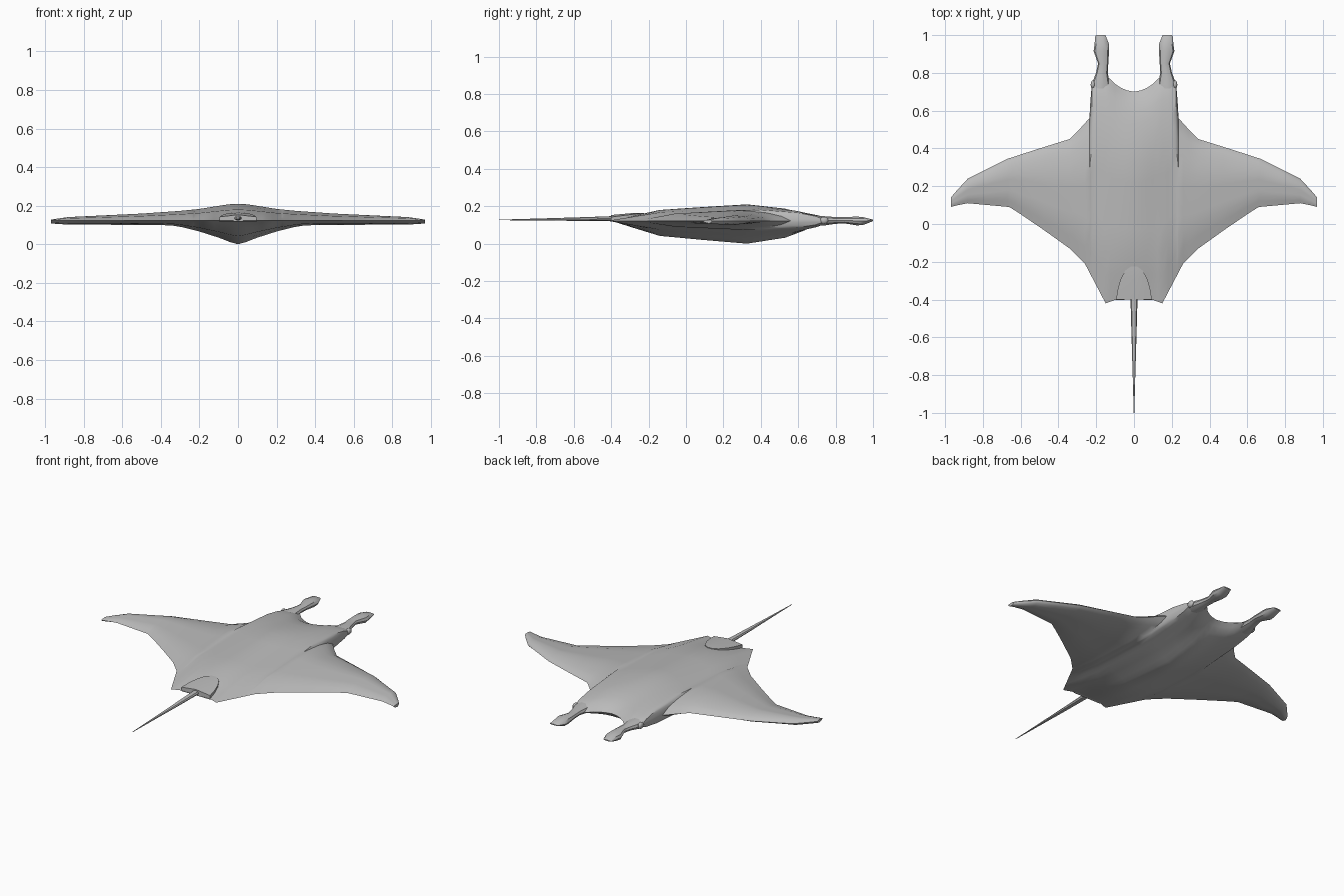
import bpy, bmesh, math

if "Cube" in bpy.data.objects:
    bpy.data.objects.remove(bpy.data.objects["Cube"])

MID = 0.122  # height of the sharp rim between back and belly

skin = bpy.data.materials.new("grey_skin")
skin.diffuse_color = (0.5, 0.5, 0.5, 1)
skin.use_nodes = True
skin.node_tree.nodes["Principled BSDF"].inputs["Base Color"].default_value = skin.diffuse_color


def interp(pts, v):
    """Piecewise linear lookup."""
    for (a, fa), (b, fb) in zip(pts, pts[1:]):
        if v <= b:
            return fa + (fb - fa) * (v - a) / (b - a)
    return pts[-1][1]


def finish(name, bm, angle=35):
    bmesh.ops.recalc_face_normals(bm, faces=bm.faces)
    mesh = bpy.data.meshes.new(name)
    bm.to_mesh(mesh)
    bm.free()
    mesh.materials.append(skin)
    ob = bpy.data.objects.new(name, mesh)
    bpy.context.collection.objects.link(ob)
    bpy.ops.object.select_all(action='DESELECT')
    ob.select_set(True)
    bpy.context.view_layer.objects.active = ob
    bpy.ops.object.shade_smooth_by_angle(angle=math.radians(angle))
    return ob


def loft(name, rings, sides):
    """Closed tube along y; ring = (y, centre x, half width, centre z, half height)."""
    bm = bmesh.new()
    loops = []
    for y, cx, hw, cz, hh in rings:
        loops.append([bm.verts.new((cx + hw * math.cos(2 * math.pi * i / sides), y,
                                    cz + hh * math.sin(2 * math.pi * i / sides)))
                      for i in range(sides)])
    for a, b in zip(loops, loops[1:]):
        for i in range(sides):
            j = (i + 1) % sides
            bm.faces.new((a[i], a[j], b[j], b[i]))
    bm.faces.new(loops[0])
    bm.faces.new(loops[-1])
    return finish(name, bm)


# Body and wings: chord outline and thickness as functions of distance from the middle
front = [(0, .70), (.04, .708), (.07, .722), (.10, .742), (.125, .768), (.15, .78),
         (.20, .78), (.222, .755), (.231, .65), (.236, .56), (.29, .50), (.34, .45),
         (.5, .40), (.67, .345), (.88, .24), (.94, .175), (.97, .14)]
rear = [(0, -.40), (.10, -.402), (.15, -.42), (.26, -.21), (.34, -.13), (.48, -.03),
        (.6, .052), (.66, .09), (.88, .11), (.94, .098), (.97, .09)]
back_height = [(0, .088), (.05, .085), (.1, .077), (.2, .061), (.3, .051), (.5, .037),
               (.9, .018), (.97, .005)]
belly_depth = [(0, .122), (.03, .115), (.1, .088), (.2, .056), (.3, .031), (.36, .022),
               (.9, .02), (.97, .014)]
chord = [(0, 0), (.12, .34), (.236, .66), (.45, .84), (.66, 1), (.845, .74),
         (.94, .42), (1, 0)]
ts = [0, .06, .12, .236, .34, .45, .56, .66, .76, .845, .90, .94, .975, 1]
half = sorted({p[0] for p in front} | {.18, .26, .42, .48, .6, .66, .78})
stations = [-x for x in reversed(half[1:])] + half

bm = bmesh.new()
cols = []
for x in stations:
    ax = abs(x)
    y0, y1 = interp(rear, ax), interp(front, ax)
    top, bot = [], []
    for t in ts:
        s = interp(chord, t)
        y = y0 + (y1 - y0) * t
        v = bm.verts.new((x, y, MID + interp(back_height, ax) * s))
        top.append(v)
        bot.append(v if t in (0, 1) else
                   bm.verts.new((x, y, MID - interp(belly_depth, ax) * s)))
    cols.append((top, bot))
for (t0, b0), (t1, b1) in zip(cols, cols[1:]):
    for i in range(len(ts) - 1):
        bm.faces.new((t0[i], t1[i], t1[i + 1], t0[i + 1]))
        bm.faces.new((b0[i], b0[i + 1], b1[i + 1], b1[i]))
for top, bot in (cols[0], cols[-1]):  # wing tip ends
    bm.faces.new(top + bot[-2:0:-1])
finish("body_and_wings", bm, 40)

# Head fins and eyes on both sides
for s, side in ((1, "right"), (-1, "left")):
    loft("head_fin_" + side, [
        (.66, s * .178, .050, .122, .026), (.74, s * .176, .048, .122, .026),
        (.80, s * .170, .031, .124, .019), (.85, s * .163, .027, .125, .018),
        (.915, s * .173, .041, .121, .025), (.95, s * .170, .039, .121, .021),
        (.995, s * .177, .028, .124, .006), (1.0, s * .177, .025, .124, .003)], 10)
    bm = bmesh.new()
    bmesh.ops.create_uvsphere(bm, u_segments=12, v_segments=8, radius=.021)
    bmesh.ops.scale(bm, vec=(.6, 1.1, .9), verts=bm.verts)
    bmesh.ops.translate(bm, vec=(s * .217, .738, .125), verts=bm.verts)
    finish("eye_" + side, bm)

# Raised plate at the tail root
plate = [(.095, -.40), (.085, -.34), (.07, -.29), (.045, -.245), (.015, -.224)]
outline = plate + [(-x, y) for x, y in reversed(plate)]
bm = bmesh.new()
low = [bm.verts.new((x, y, .118)) for x, y in outline]
high = [bm.verts.new((x, y, .142 + .023 * (y + .40) / .176)) for x, y in outline]
ridge = [bm.verts.new((0, y, z)) for y, z in ((-.40, .153), (-.29, .163))]
n = len(outline)
for i in range(n - 1):
    bm.faces.new((low[i], low[i + 1], high[i + 1], high[i]))
bm.faces.new((low[-1], low[0], high[0], ridge[0], high[-1]))
bm.faces.new(low[::-1])
for h in (high[:5], high[:4:-1]):  # gently sloped top halves
    bm.faces.new((h[0], h[1], h[2], ridge[1], ridge[0]))
    bm.faces.new((h[2], h[3], ridge[1]))
    bm.faces.new((h[3], h[4], ridge[1]))
bm.faces.new((high[4], high[5], ridge[1]))
finish("tail_plate", bm, 30)

# Whip tail
loft("tail", [(-.34, 0, .021, .136, .014), (-.42, 0, .018, .134, .012),
              (-.60, 0, .013, .131, .009), (-.80, 0, .007, .129, .005),
              (-1.0, 0, .0015, .127, .0015)], 8)
